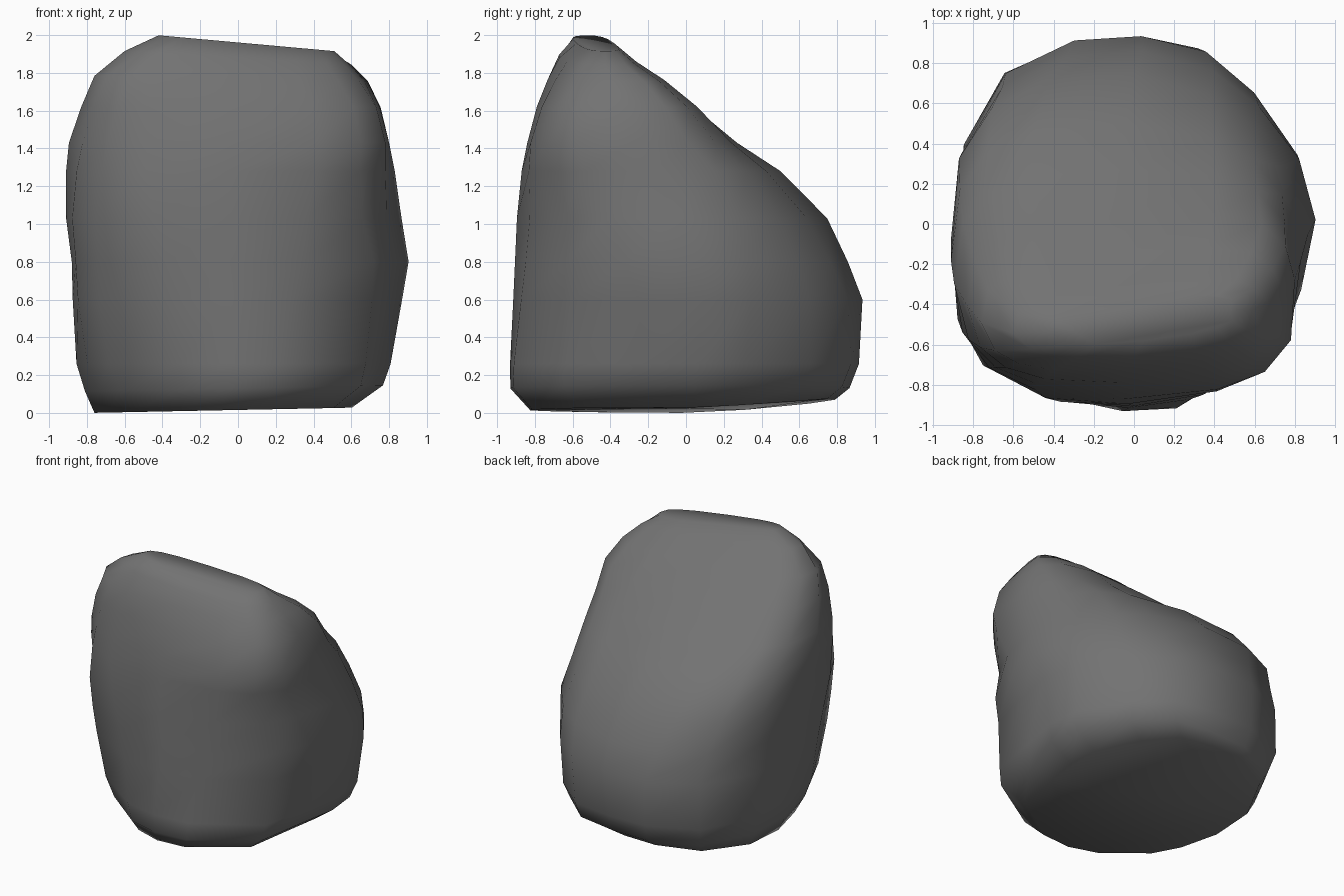
import bpy, bmesh, math

if "Cube" in bpy.data.objects:
    bpy.data.objects.remove(bpy.data.objects["Cube"])

# Lower cross-section outline, in a -1..1 box, anticlockwise from +x
LOW = [(1, .08), (.94, .34), (.68, .69), (.40, .92), (.05, 1), (-.31, .98),
       (-.72, .80), (-.97, .40), (-1, 0), (-.98, -.40), (-.86, -.70), (-.36, -.98),
       (-.03, -1), (.30, -.98), (.86, -.68), (.94, -.25)]

# Levels: height, x min, x max, y min, y max, tilt along x, skew of y along x,
# then how far the corners pull in: back right, back left, front left, front right
LEVELS = [
    (.014, -.76, .60, -.83, .79, .02, 0, -.04, -.03, .11, 0),
    (.13, -.81, .76, -.935, .86, .02, 0, -.06, -.03, .095, 0),
    (.26, -.855, .80, -.935, .91, 0, 0, -.06, -.03, .065, .01),
    (.60, -.875, .87, -.915, .935, 0, 0, .01, 0, .01, .035),
    (.80, -.88, .908, -.905, .86, 0, 0, .055, 0, -.01, .045),
    (1.03, -.91, .87, -.895, .75, 0, 0, .085, 0, -.005, .05),
    (1.28, -.91, .83, -.87, .50, 0, 0, .06, 0, .015, .005),
    (1.43, -.895, .80, -.84, .27, 0, .01, .01, 0, .035, -.03),
    (1.62, -.83, .75, -.79, .04, 0, .04, -.06, 0, .035, -.03),
    (1.77, -.76, .67, -.73, -.15, -.02, .07, -.08, 0, .05, -.01),
    (1.88, -.60, .59, -.67, -.30, -.06, .10, -.07, 0, .10, 0),
    (1.957, -.42, .51, -.58, -.38, -.09, .12, 0, 0, .04, 0),
]


def outline(i, t, pulls):
    """Blend the lower outline into a rounded box upwards, then pull the corners."""
    a = 2 * math.pi * i / len(LOW)
    c, s = math.cos(a), math.sin(a)
    u = LOW[i][0] * (1 - t) + math.copysign(abs(c) ** (2 / 3), c) * t
    v = LOW[i][1] * (1 - t) + math.copysign(abs(s) ** (2 / 3), s) * t
    quadrant = (0 if u > 0 else 1) if v > 0 else (2 if u < 0 else 3)
    k = 1 - pulls[quadrant] * abs(2 * u * v)
    return u * k, v * k


# Boulder: loft through the levels
bm = bmesh.new()
rings = []
for level, (z, x0, x1, y0, y1, tilt, skew, *pulls) in enumerate(LEVELS):
    t = min(1, max(0, (z - .5) / .8))
    ring = []
    for i in range(len(LOW)):
        u, v = outline(i, t, pulls)
        dx = u * (x1 - x0) / 2
        lift = .06 * max(0, v) ** 1.5 if level == 0 else 0  # back of the base rises
        ring.append(bm.verts.new(((x0 + x1) / 2 + dx,
                                  (y0 + y1) / 2 + v * (y1 - y0) / 2 + skew * dx,
                                  z + tilt * dx + lift)))
    rings.append(ring)
n = len(LOW)
for a, b in zip(rings, rings[1:]):
    for i in range(n):
        j = (i + 1) % n
        bm.faces.new((a[i], a[j], b[j], b[i]))
bm.faces.new(rings[0][::-1])
bm.faces.new(rings[-1])
bmesh.ops.recalc_face_normals(bm, faces=bm.faces)
for f in bm.faces:
    f.smooth = True

mesh = bpy.data.meshes.new("boulder")
bm.to_mesh(mesh)
bm.free()
stone = bpy.data.materials.new("grey stone")
stone.diffuse_color = (.17, .17, .17, 1)
stone.use_nodes = True
stone.node_tree.nodes["Principled BSDF"].inputs["Base Color"].default_value = stone.diffuse_color
mesh.materials.append(stone)
bpy.context.collection.objects.link(bpy.data.objects.new("boulder", mesh))
